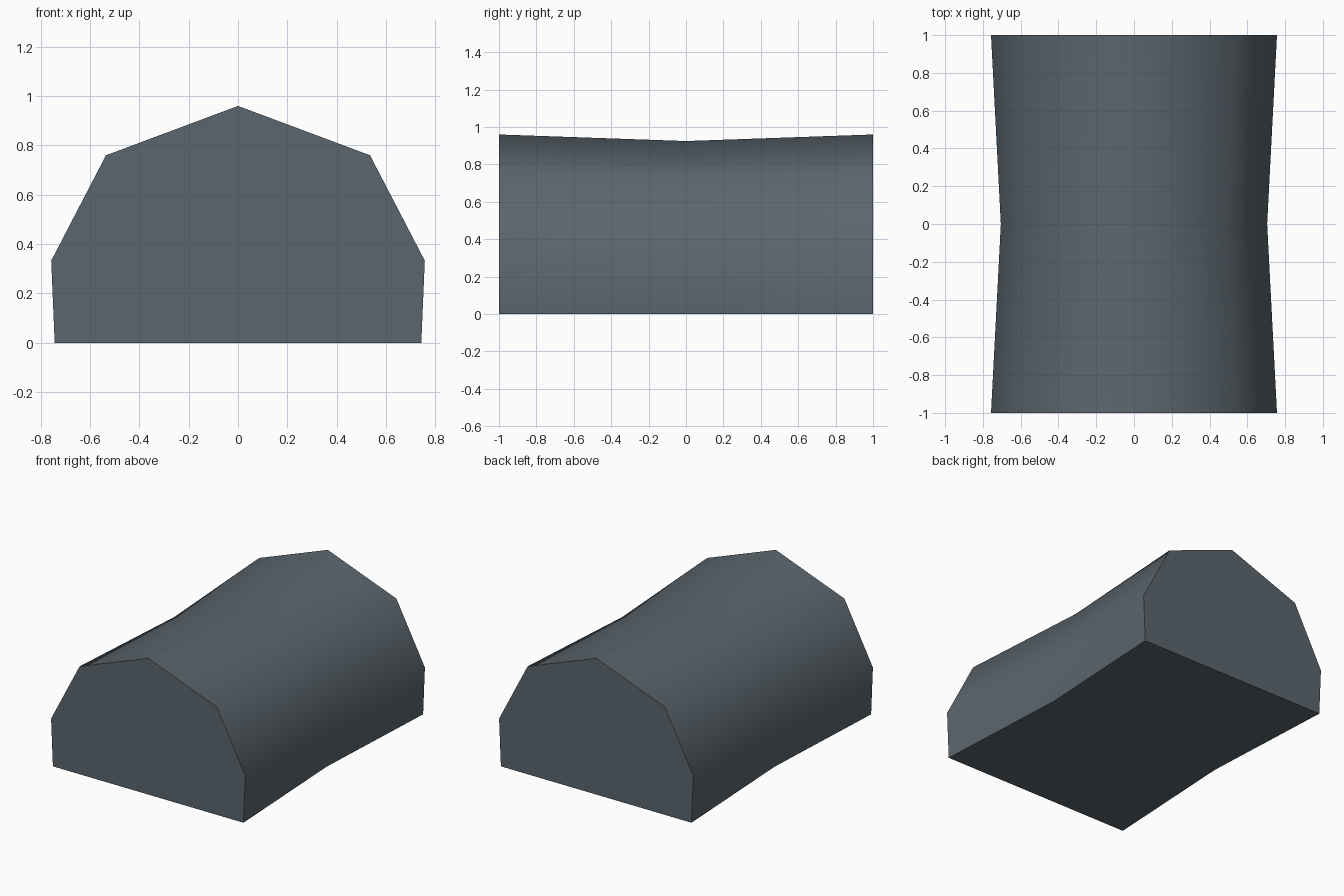
import bpy, bmesh, math

cube = bpy.data.objects.get("Cube")
if cube:
    bpy.data.objects.remove(cube, do_unlink=True)

# Slate grey material
slate = bpy.data.materials.new("slate_grey")
slate.use_nodes = True
colour = (0.105, 0.133, 0.155, 1)
slate.diffuse_color = colour
slate.node_tree.nodes["Principled BSDF"].inputs["Base Color"].default_value = colour

# Half profiles (x, z) from base to ridge: wide ends and narrower waist
end_half = [(0.743, 0), (0.757, 0.333), (0.535, 0.76), (0, 0.96)]
waist_half = [(0.692, 0), (0.705, 0.335), (0.498, 0.735), (0, 0.925)]


def mirrored(half):
    return half + [(-x, z) for x, z in reversed(half[:-1])]


# Loft the arched block through three sections
bm = bmesh.new()
rings = [[bm.verts.new((x, y, z)) for x, z in mirrored(half)]
         for y, half in ((-1, end_half), (0, waist_half), (1, end_half))]
for a, b in zip(rings, rings[1:]):
    for i in range(len(a)):
        j = (i + 1) % len(a)
        bm.faces.new((a[i], a[j], b[j], b[i]))

# Flat end caps
bm.faces.new(rings[0])
bm.faces.new(rings[-1])
bmesh.ops.recalc_face_normals(bm, faces=bm.faces)

mesh = bpy.data.meshes.new("arched_block")
bm.to_mesh(mesh)
bm.free()
mesh.materials.append(slate)
block = bpy.data.objects.new("arched_block", mesh)
bpy.context.collection.objects.link(block)

# Smooth the arch, keep the base and end edges crisp
bpy.ops.object.select_all(action="DESELECT")
block.select_set(True)
bpy.context.view_layer.objects.active = block
bpy.ops.object.shade_smooth_by_angle(angle=math.radians(60))
